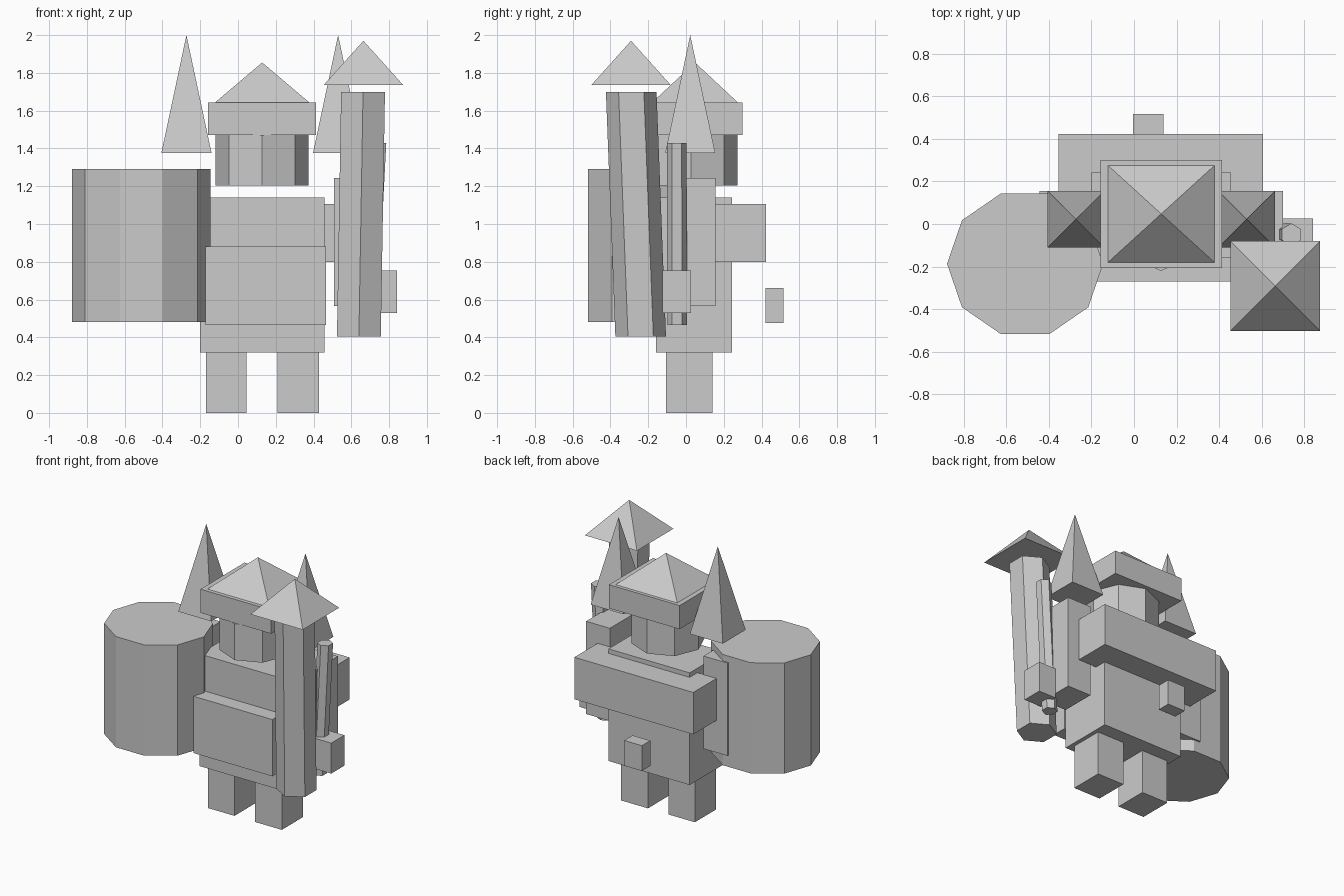
import bpy, bmesh, math
from mathutils import Vector

if "Cube" in bpy.data.objects:
    bpy.data.objects.remove(bpy.data.objects["Cube"])

grey = bpy.data.materials.new("plain grey")
grey.diffuse_color = (0.6, 0.6, 0.6, 1)
grey.use_nodes = True
grey.node_tree.nodes["Principled BSDF"].inputs["Base Color"].default_value = grey.diffuse_color


def finish(name, bm):
    bmesh.ops.recalc_face_normals(bm, faces=bm.faces)
    mesh = bpy.data.meshes.new(name)
    bm.to_mesh(mesh)
    bm.free()
    mesh.materials.append(grey)
    ob = bpy.data.objects.new(name, mesh)
    bpy.context.collection.objects.link(ob)
    return ob


def box(name, x, y, z):
    """Box from its (min, max) range on each axis."""
    bm = bmesh.new()
    bmesh.ops.create_cube(bm, size=1)
    for v in bm.verts:
        v.co = [r[0] if c < 0 else r[1] for c, r in zip(v.co, (x, y, z))]
    return finish(name, bm)


def pyramid(name, x, y, z):
    """Four-sided pyramid with a closed base."""
    bm = bmesh.new()
    base = [bm.verts.new((px, py, z[0])) for px, py in
            ((x[0], y[0]), (x[1], y[0]), (x[1], y[1]), (x[0], y[1]))]
    tip = bm.verts.new((sum(x) / 2, sum(y) / 2, z[1]))
    bm.faces.new(base)
    for i in range(4):
        bm.faces.new((base[i], base[(i + 1) % 4], tip))
    return finish(name, bm)


def prism(name, sides, rx, ry, bottom, top, turn=0.0):
    """Regular prism running from one centre point to another, so it may lean."""
    bm = bmesh.new()
    rings = []
    for centre in (bottom, top):
        ring = []
        for i in range(sides):
            a = turn + math.tau * i / sides
            ring.append(bm.verts.new(Vector(centre) +
                                     Vector((rx * math.cos(a), ry * math.sin(a), 0))))
        rings.append(ring)
    lo, hi = rings
    bm.faces.new(lo)
    bm.faces.new(hi)
    for i in range(sides):
        j = (i + 1) % sides
        bm.faces.new((lo[i], lo[j], hi[j], hi[i]))
    return finish(name, bm)


# Body
box("torso", (-0.20, 0.457), (-0.16, 0.243), (0.32, 1.14))
box("front_plate", (-0.173, 0.467), (-0.27, -0.16), (0.465, 0.88))
box("back_pack", (-0.355, 0.607), (0.152, 0.423), (0.80, 1.107))
box("tail_block", (-0.005, 0.138), (0.42, 0.517), (0.475, 0.66))

# Legs, arms and the spires above the shoulders
for side, leg, arm, spire in (("left", (-0.17, 0.045), (-0.445, -0.25), -0.273),
                              ("right", (0.21, 0.428), (0.508, 0.70), 0.53)):
    box(side + "_leg", leg, (-0.105, 0.14), (0, 0.32))
    box(side + "_arm", arm, (-0.10, 0.155), (0.565, 1.243))
    pyramid(side + "_spire", (spire - 0.133, spire + 0.133), (-0.11, 0.155), (1.375, 2.0))

# Head and roofed hat
prism("head", 8, 0.246, 0.246, (0.127, 0.026, 1.205), (0.127, 0.026, 1.47))
box("hat_block", (-0.158, 0.413), (-0.208, 0.30), (1.47, 1.643))
pyramid("hat_roof", (-0.122, 0.378), (-0.18, 0.275), (1.643, 1.855))

# Drum on the left side
prism("drum", 10, 0.367, 0.348, (-0.512, -0.187, 0.48), (-0.512, -0.187, 1.29))

# Hand with thin rod, and the leaning column with its cap
box("right_hand", (0.70, 0.842), (-0.125, 0.027), (0.53, 0.753))
prism("rod", 6, 0.052, 0.052, (0.69, -0.047, 0.465), (0.74, -0.049, 1.43), math.pi / 2)
prism("column", 6, 0.134, 0.134, (0.64, -0.24, 0.405), (0.662, -0.29, 1.70), math.pi / 2)
pyramid("column_cap", (0.453, 0.875), (-0.502, -0.08), (1.735, 1.97))
